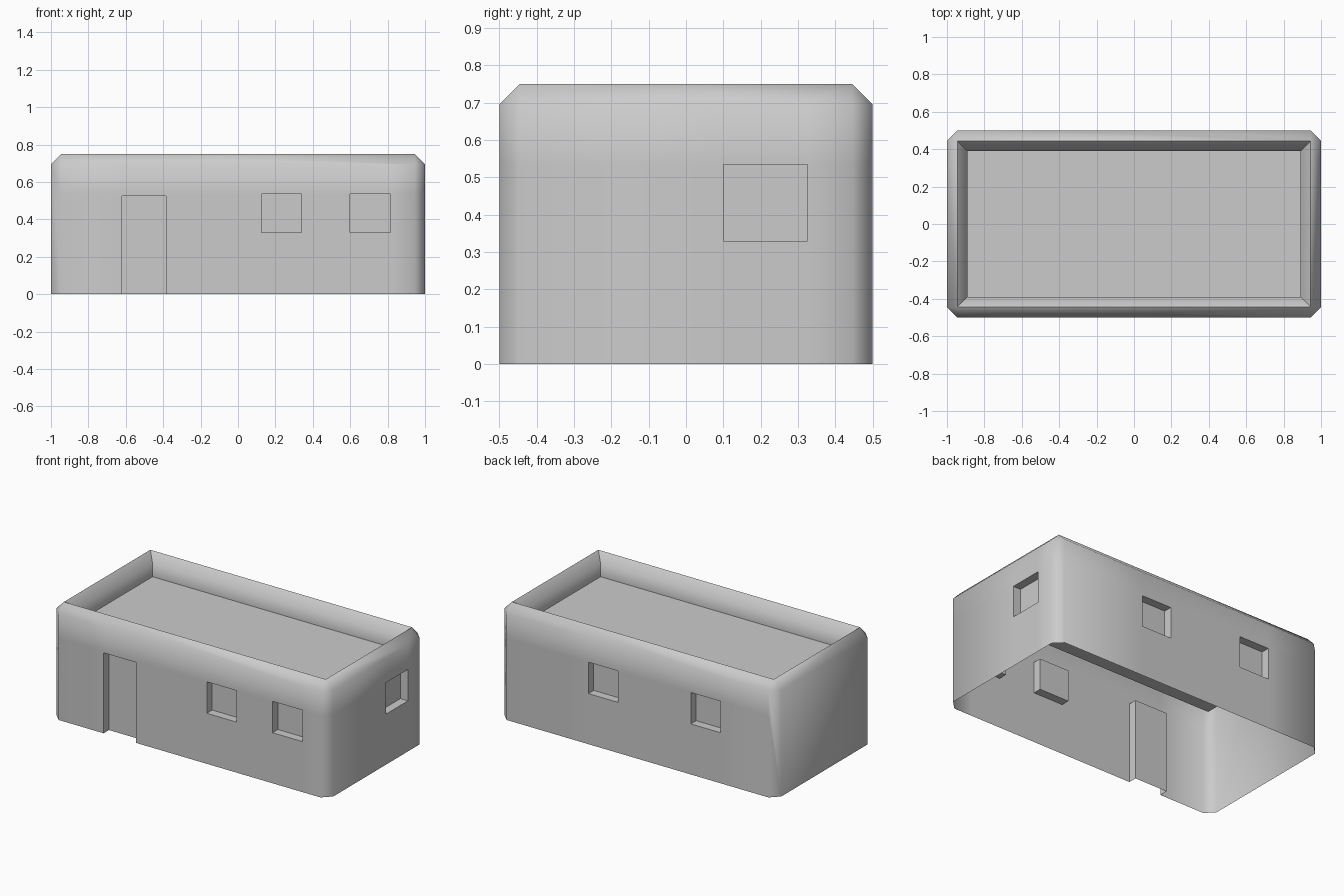
import bpy, bmesh, math
from mathutils import Vector

if "Cube" in bpy.data.objects:
    bpy.data.objects.remove(bpy.data.objects["Cube"])

HX, HY, TOP, BEV = 1.0, 0.5, 0.75, 0.055
ROOF_Z, DEPTH = 0.61, 0.055


def finish(bm, name):
    bmesh.ops.recalc_face_normals(bm, faces=bm.faces[:])
    me = bpy.data.meshes.new(name)
    bm.to_mesh(me)
    bm.free()
    ob = bpy.data.objects.new(name, me)
    bpy.context.collection.objects.link(ob)
    bpy.ops.object.select_all(action='DESELECT')
    ob.select_set(True)
    bpy.context.view_layer.objects.active = ob
    bpy.ops.object.shade_smooth_by_angle(angle=math.radians(50))
    return ob


def ring(bm, hx, hy, c, z):
    """Rectangle with corners cut by c, as eight vertices."""
    pts = [(hx, -hy + c), (hx, hy - c), (hx - c, hy), (-hx + c, hy),
           (-hx, hy - c), (-hx, -hy + c), (-hx + c, -hy), (hx - c, -hy)]
    return [bm.verts.new((x, y, z)) for x, y in pts]


def recess(bm, axis, side, a, b, z0, z1):
    """Sink a rectangular pocket into the wall at side on the given axis."""
    along = 1 - axis
    normal = Vector((0, 0, 0))
    normal[axis] = 1 if side > 0 else -1

    def on_wall(f):
        return all(abs(v.co[axis] - side) < 1e-4 for v in f.verts)

    def point(u, z, d):
        p = Vector((0, 0, z))
        p[axis], p[along] = side, u
        return p - normal * d

    # slice the wall along the sides of the opening
    for ax, val in ((along, a), (along, b), (2, z0), (2, z1)):
        faces = [f for f in bm.faces if on_wall(f)]
        geom = list({e for f in faces for e in f.edges}
                    | {v for f in faces for v in f.verts}) + faces
        co, no = Vector((0, 0, 0)), Vector((0, 0, 0))
        co[ax], no[ax] = val, 1
        bmesh.ops.bisect_plane(bm, geom=geom, dist=1e-5,
                               plane_co=co, plane_no=no)
    hole = []
    for f in bm.faces:
        c = f.calc_center_median()
        if on_wall(f) and a < c[along] < b and z0 < c.z < z1:
            hole.append(f)
    bmesh.ops.delete(bm, geom=hole, context='FACES')

    # reveals and back panel; an opening on the ground has no sill
    rect = [(a, z0), (b, z0), (b, z1), (a, z1)]
    front = [bm.verts.new(point(u, z, 0)) for u, z in rect]
    back = [bm.verts.new(point(u, z, DEPTH)) for u, z in rect]
    bm.faces.new(back)
    for i in range(1 if z0 == 0 else 0, 4):
        j = (i + 1) % 4
        bm.faces.new((front[i], front[j], back[j], back[i]))
    bmesh.ops.remove_doubles(bm, verts=bm.verts[:], dist=1e-4)


# walls with bevelled corners and a hollow parapet, open underneath
bm = bmesh.new()
rings = [ring(bm, HX, HY, BEV, 0),
         ring(bm, HX, HY, BEV, TOP - BEV),
         ring(bm, HX - BEV, HY - BEV, 0, TOP),
         ring(bm, HX - 2 * BEV, HY - 2 * BEV, 0, TOP - BEV),
         ring(bm, HX - 2 * BEV, HY - 2 * BEV, 0, ROOF_Z)]
for lo, hi in zip(rings, rings[1:]):
    for i in range(8):
        j = (i + 1) % 8
        bm.faces.new((lo[i], lo[j], hi[j], hi[i]))
# recessed flat roof
bm.faces.new(rings[-1])
bmesh.ops.remove_doubles(bm, verts=bm.verts[:], dist=1e-4)

# door, then windows at the front, back and right
recess(bm, 1, -HY, -0.62, -0.385, 0, 0.525)
for axis, side, a, b in ((1, -HY, 0.125, 0.34), (1, -HY, 0.60, 0.815),
                         (1, HY, 0.14, 0.355), (1, HY, -0.60, -0.385),
                         (0, HX, 0.10, 0.325)):
    recess(bm, axis, side, a, b, 0.33, 0.535)

finish(bm, "house_shell")
